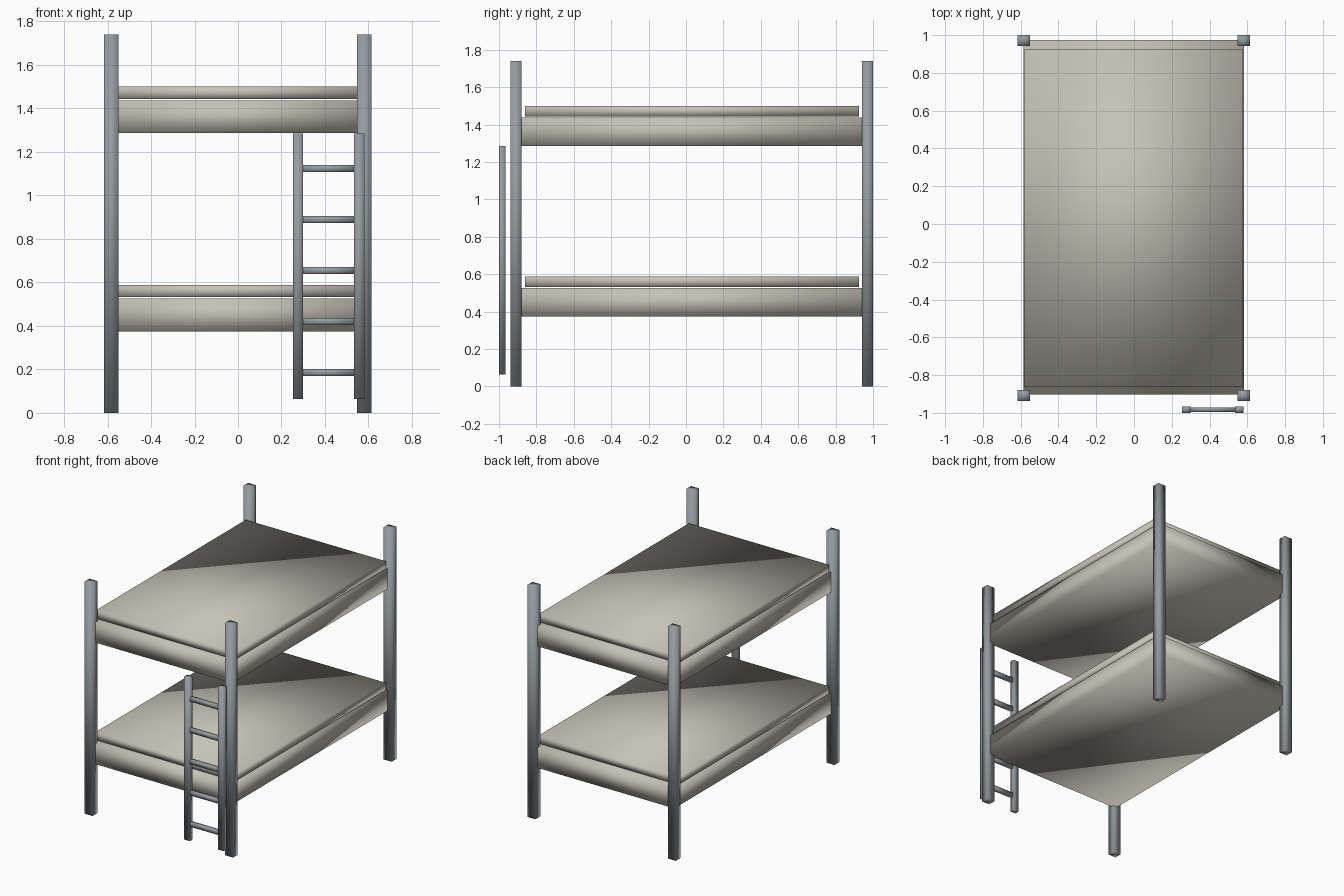
import bpy
import bmesh
from mathutils import Vector

cube = bpy.data.objects.get("Cube")
if cube:
    bpy.data.objects.remove(cube, do_unlink=True)


def make_material(name, rgb):
    mat = bpy.data.materials.new(name)
    mat.use_nodes = True
    colour = (*rgb, 1.0)
    mat.diffuse_color = colour
    mat.node_tree.nodes["Principled BSDF"].inputs["Base Color"].default_value = colour
    return mat


METAL = make_material("blue grey metal", (0.30, 0.33, 0.35))
FABRIC = make_material("warm grey fabric", (0.56, 0.54, 0.47))


def box(name, low, high, mat):
    """Softly shaded box spanning two opposite corners."""
    low, high = Vector(low), Vector(high)
    centre, size = (low + high) / 2, high - low
    bm = bmesh.new()
    bmesh.ops.create_cube(bm, size=1.0)
    bmesh.ops.scale(bm, vec=size, verts=bm.verts)
    for face in bm.faces:
        face.smooth = True
    mesh = bpy.data.meshes.new(name)
    bm.to_mesh(mesh)
    bm.free()
    mesh.materials.append(mat)
    obj = bpy.data.objects.new(name, mesh)
    obj.location = centre
    bpy.context.collection.objects.link(obj)
    return obj


# Four corner posts
POST_HEIGHT = 1.74
for end, y0, y1 in (("front", -0.937, -0.88), ("back", 0.942, 1.0)):
    for side, x0, x1 in (("right", -0.616, -0.55), ("left", 0.548, 0.614)):
        box(f"{end}_{side}_post", (x0, y0, 0), (x1, y1, POST_HEIGHT), METAL)

# Two bunks: a solid base with a thin mattress floating just above it
for level, z in (("lower", 0.375), ("upper", 1.286)):
    box(f"{level}_bed_base", (-0.585, -0.902, z), (0.582, 0.974, z + 0.151), FABRIC)
    box(f"{level}_mattress", (-0.583, -0.86, z + 0.158), (0.578, 0.925, z + 0.214), FABRIC)

# Ladder standing in front of the bed
for side, x0, x1 in (("right", 0.253, 0.3), ("left", 0.534, 0.581)):
    box(f"ladder_{side}_rail", (x0, -1.0, 0.063), (x1, -0.966, 1.285), METAL)

for i in range(5):
    z = 0.185 + i * 0.2345
    box(f"ladder_rung_{i + 1}", (0.29, -0.994, z - 0.0165), (0.544, -0.971, z + 0.0165), METAL)
